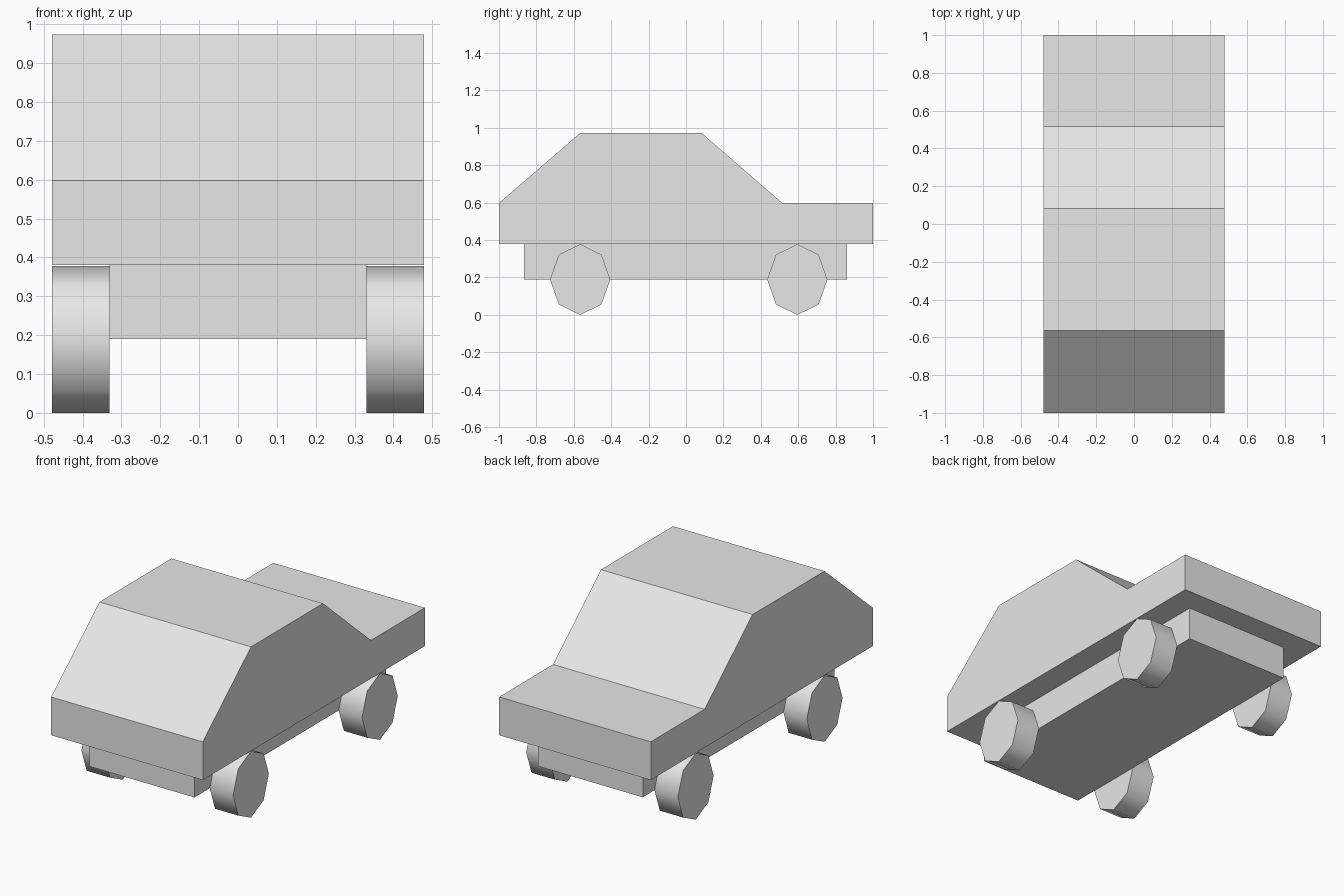
import bpy
import math
from mathutils import Matrix

cube = bpy.data.objects.get("Cube")
if cube:
    bpy.data.objects.remove(cube, do_unlink=True)

# Single light grey finish
grey = bpy.data.materials.new("light_grey")
grey.use_nodes = True
colour = (0.8, 0.8, 0.8, 1.0)
grey.diffuse_color = colour
grey.node_tree.nodes["Principled BSDF"].inputs["Base Color"].default_value = colour


def extrude_profile(name, profile, x0, x1):
    """Solid made by sweeping a (y, z) outline along x from x0 to x1."""
    n = len(profile)
    verts = [(x, y, z) for x in (x0, x1) for y, z in profile]
    faces = [tuple(reversed(range(n))), tuple(range(n, 2 * n))]
    faces += [(i, (i + 1) % n, n + (i + 1) % n, n + i) for i in range(n)]
    mesh = bpy.data.meshes.new(name)
    mesh.from_pydata(verts, [], faces)
    mesh.materials.append(grey)
    obj = bpy.data.objects.new(name, mesh)
    bpy.context.collection.objects.link(obj)
    return obj


# Body shell with sloping front, flat roof and low rear deck (counter-clockwise)
extrude_profile("body", [(-1, 0.38), (1, 0.38), (1, 0.598), (0.515, 0.598),
                         (0.083, 0.973), (-0.565, 0.973), (-1, 0.598)], -0.478, 0.478)

# Narrower chassis under the body
extrude_profile("chassis", [(-0.865, 0.19), (0.862, 0.19), (0.862, 0.38),
                            (-0.865, 0.38)], -0.331, 0.331)

# Eight-sided wheels, slightly narrower than tall, with smooth treads
HALF_LENGTH, RADIUS = 0.161, 0.189
for end, centre_y in (("front", -0.566), ("rear", 0.595)):
    outline = [(centre_y + HALF_LENGTH * math.cos(i * math.pi / 4),
                RADIUS + RADIUS * math.sin(i * math.pi / 4)) for i in range(8)]
    for side, x0, x1 in (("left", 0.331, 0.478), ("right", -0.478, -0.331)):
        wheel = extrude_profile(f"{end}_{side}_wheel", outline, x0, x1)
        bpy.ops.object.select_all(action='DESELECT')
        wheel.select_set(True)
        bpy.context.view_layer.objects.active = wheel
        bpy.ops.object.shade_smooth_by_angle(angle=math.radians(60))
